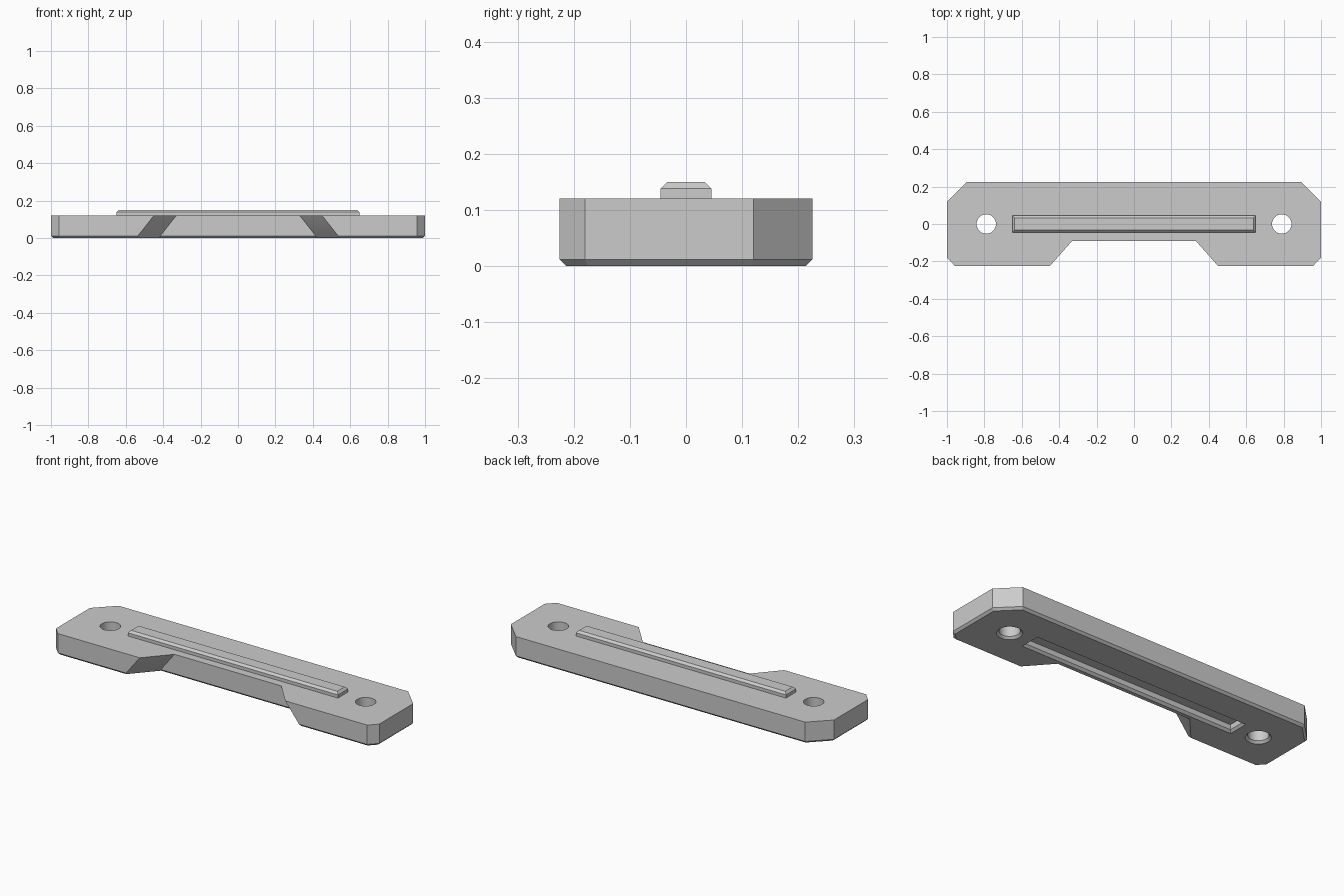
import bpy, bmesh, math
from mathutils import Vector

cube = bpy.data.objects.get("Cube")
if cube:
    bpy.data.objects.remove(cube, do_unlink=True)

grey = bpy.data.materials.new("light grey")
grey.use_nodes = True
grey.diffuse_color = (0.6, 0.6, 0.6, 1)
grey.node_tree.nodes["Principled BSDF"].inputs["Base Color"].default_value = (0.6, 0.6, 0.6, 1)

HEIGHT, CHAMFER = 0.12, 0.012


def inset(points, d):
    """Move every side of a counter-clockwise outline inward by d."""
    result = []
    for i, p in enumerate(points):
        p = Vector(p)
        a = (p - Vector(points[i - 1])).normalized()
        b = (Vector(points[(i + 1) % len(points)]) - p).normalized()
        na, nb = Vector((-a.y, a.x)), Vector((-b.y, b.x))
        result.append(p + (na + nb) * d / (1 + na.dot(nb)))
    return result


def loft(name, rings):
    """Solid through outlines stacked at rising heights."""
    bm = bmesh.new()
    loops = [[bm.verts.new((p[0], p[1], z)) for p in pts] for z, pts in rings]
    n = len(loops[0])
    for low, high in zip(loops, loops[1:]):
        for i in range(n):
            j = (i + 1) % n
            bm.faces.new((low[i], low[j], high[j], high[i]))
    bm.faces.new(loops[0][::-1])
    bm.faces.new(loops[-1])
    bmesh.ops.recalc_face_normals(bm, faces=bm.faces[:])
    mesh = bpy.data.meshes.new(name)
    bm.to_mesh(mesh)
    bm.free()
    mesh.materials.append(grey)
    obj = bpy.data.objects.new(name, mesh)
    bpy.context.collection.objects.link(obj)
    return obj


def select(obj):
    bpy.ops.object.select_all(action='DESELECT')
    obj.select_set(True)
    bpy.context.view_layer.objects.active = obj


def cut(obj, cutter):
    cutter.hide_render = True
    select(obj)
    mod = obj.modifiers.new("cut", 'BOOLEAN')
    mod.operation, mod.solver, mod.object = 'DIFFERENCE', 'EXACT', cutter
    bpy.ops.object.modifier_apply(modifier=mod.name)
    bpy.data.objects.remove(cutter, do_unlink=True)


def plate_outline(flare):
    """Plate with clipped corners and a front notch widened by flare."""
    half = [(0.33 + flare, -0.09), (0.45 + flare, -0.225), (0.957, -0.225),
            (1, -0.18), (1, 0.12), (0.895, 0.225)]
    return half + [(-x, y) for x, y in reversed(half)]


def rectangle(x, y):
    return [(-x, -y), (x, -y), (x, y), (-x, y)]


def flared_cutter(name, outline, top):
    """Cutter whose mouth opens out at the underside."""
    return loft(name, [(-CHAMFER, inset(outline, -2 * CHAMFER)),
                       (CHAMFER, outline), (top, outline)])


# Plate with chamfered bottom edge
foot = plate_outline(0.085)
plate = loft("plate", [(0, inset(foot, CHAMFER)), (CHAMFER, foot),
                       (HEIGHT, plate_outline(0))])

# Screw holes, right through
for side in (-1, 1):
    circle = [(side * 0.79 + 0.052 * math.cos(math.tau * i / 32),
               0.052 * math.sin(math.tau * i / 32)) for i in range(32)]
    cut(plate, flared_cutter("hole_cutter", circle, HEIGHT + 0.05))

# Groove in the underside
bar = rectangle(0.65, 0.045)
cut(plate, flared_cutter("groove_cutter", bar, 0.04))

# Raised tongue on top
tongue = loft("tongue", [(HEIGHT - 0.005, bar), (0.138, bar),
                         (0.15, inset(bar, CHAMFER))])

for obj in (plate, tongue):
    select(obj)
    bpy.ops.object.shade_smooth_by_angle(angle=math.radians(25))
